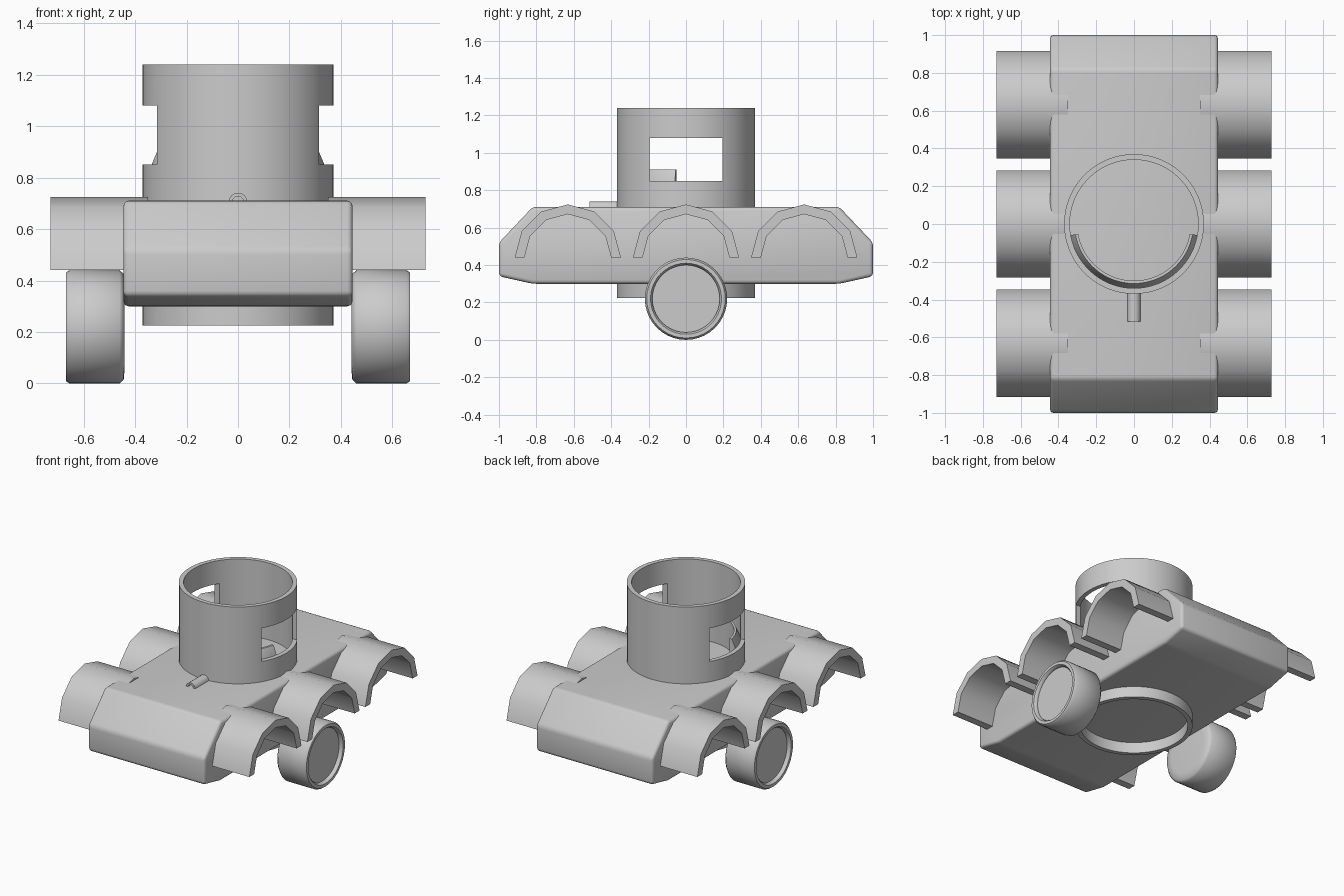
import bpy, bmesh, math
from mathutils import Vector

if "Cube" in bpy.data.objects:
    bpy.data.objects.remove(bpy.data.objects["Cube"])

grey = bpy.data.materials.new("plain grey")
grey.diffuse_color = (0.6, 0.6, 0.6, 1)
grey.use_nodes = True
grey.node_tree.nodes["Principled BSDF"].inputs["Base Color"].default_value = grey.diffuse_color


def finish(name, bm, angle=40):
    bmesh.ops.recalc_face_normals(bm, faces=bm.faces)
    me = bpy.data.meshes.new(name)
    bm.to_mesh(me)
    bm.free()
    ob = bpy.data.objects.new(name, me)
    bpy.context.collection.objects.link(ob)
    me.materials.append(grey)
    bpy.ops.object.select_all(action='DESELECT')
    ob.select_set(True)
    bpy.context.view_layer.objects.active = ob
    bpy.ops.object.shade_smooth_by_angle(angle=math.radians(angle))
    return ob


def prism(name, profile, a, b, axis, angle=40, bevel=0):
    """Extrude a closed profile from a to b along x (profile y,z) or y (profile x,z)."""
    place = (lambda p, t: (t, p[0], p[1])) if axis == 'x' else (lambda p, t: (p[0], t, p[1]))
    bm = bmesh.new()
    ends = [[bm.verts.new(place(p, t)) for p in profile] for t in (a, b)]
    bm.faces.new(ends[0])
    bm.faces.new(ends[1][::-1])
    n = len(profile)
    for i in range(n):
        j = (i + 1) % n
        bm.faces.new((ends[0][i], ends[0][j], ends[1][j], ends[1][i]))
    if bevel:
        bmesh.ops.recalc_face_normals(bm, faces=bm.faces)
        bmesh.ops.bevel(bm, geom=bm.edges[:], offset=bevel, segments=3, profile=0.5, affect='EDGES')
    return finish(name, bm, angle)


def lathe(name, profile, seg, start=0.0, sweep=360.0, axis='z', centre=(0, 0, 0), closed=True, angle=40, flip=1):
    """Revolve (radius, height) points; a closed profile makes a ring."""
    full = sweep == 360
    bm = bmesh.new()
    rings = []
    for i in range(seg if full else seg + 1):
        t = math.radians(start + sweep * i / seg)
        ring = []
        for r, h in profile:
            c, s = r * math.cos(t), r * math.sin(t)
            v = Vector((c, s, h)) if axis == 'z' else Vector((flip * h, c, s))
            ring.append(bm.verts.new(v + Vector(centre)))
        rings.append(ring)
    n = len(profile)
    for i in range(seg):
        p, q = rings[i], rings[(i + 1) % len(rings)]
        for k in range(n if closed else n - 1):
            m = (k + 1) % n
            bm.faces.new((p[k], q[k], q[m], p[m]))
    if not full:
        bm.faces.new(rings[0])
        bm.faces.new(rings[-1][::-1])
    if not closed:
        bm.faces.new([r[0] for r in rings])
        bm.faces.new([r[-1] for r in rings])
    return finish(name, bm, angle)


def arch(centre, z, outer, inner, sides):
    """Half ring outline."""
    def arc(r):
        return [(centre + r * math.cos(math.pi * i / sides), z + r * math.sin(math.pi * i / sides))
                for i in range(sides + 1)]
    return arc(outer) + arc(inner)[::-1]


# Hull
prism("hull", [(-1, .52), (-.82, .71), (.82, .71), (1, .52),
               (1, .34), (.82, .30), (-.82, .30), (-1, .34)],
      -.445, .445, 'x', 60, .02)

# Turret tube, open at both ends, with a window on each side
turret = lathe("turret", [(.37, .225), (.37, 1.24), (.34, 1.24), (.34, .225)], 64)
bm = bmesh.new()
bmesh.ops.create_cube(bm, size=1)
for v in bm.verts:
    v.co = Vector((v.co.x * 2, v.co.y * .39, .965 + v.co.z * .23))
cutter = finish("window_cutter", bm)
mod = turret.modifiers.new("windows", 'BOOLEAN')
mod.operation = 'DIFFERENCE'
mod.solver = 'EXACT'
mod.object = cutter
bpy.context.view_layer.objects.active = turret
bpy.ops.object.modifier_apply(modifier="windows")
bpy.data.objects.remove(cutter)
bpy.ops.object.select_all(action='DESELECT')
turret.select_set(True)
bpy.context.view_layer.objects.active = turret
bpy.ops.object.shade_smooth_by_angle(angle=math.radians(40))

# Curved bench inside the front of the turret
lathe("bench", [(.343, .70), (.343, .845), (.315, .91), (.30, .91), (.30, .70)],
      32, 190, 160)

# Small hood in front of the turret
prism("front_hood", arch(0, .705, .036, .022, 8), -.515, -.35, 'y')

# Fenders and wheels on both sides
for side, word in ((1, "right"), (-1, "left")):
    for y, place in ((-.632, "front"), (0, "middle"), (.632, "rear")):
        prism(f"{place}_{word}_fender", arch(y, .44, .284, .232, 6),
              side * .35, side * .728, 'x')
    lathe(f"{word}_wheel",
          [(.16, .44), (.205, .444), (.22, .46), (.22, .655), (.21, .669), (.19, .669), (.18, .655), (.18, .645)],
          40, axis='x', centre=(0, 0, .22), closed=False, angle=50, flip=side)
